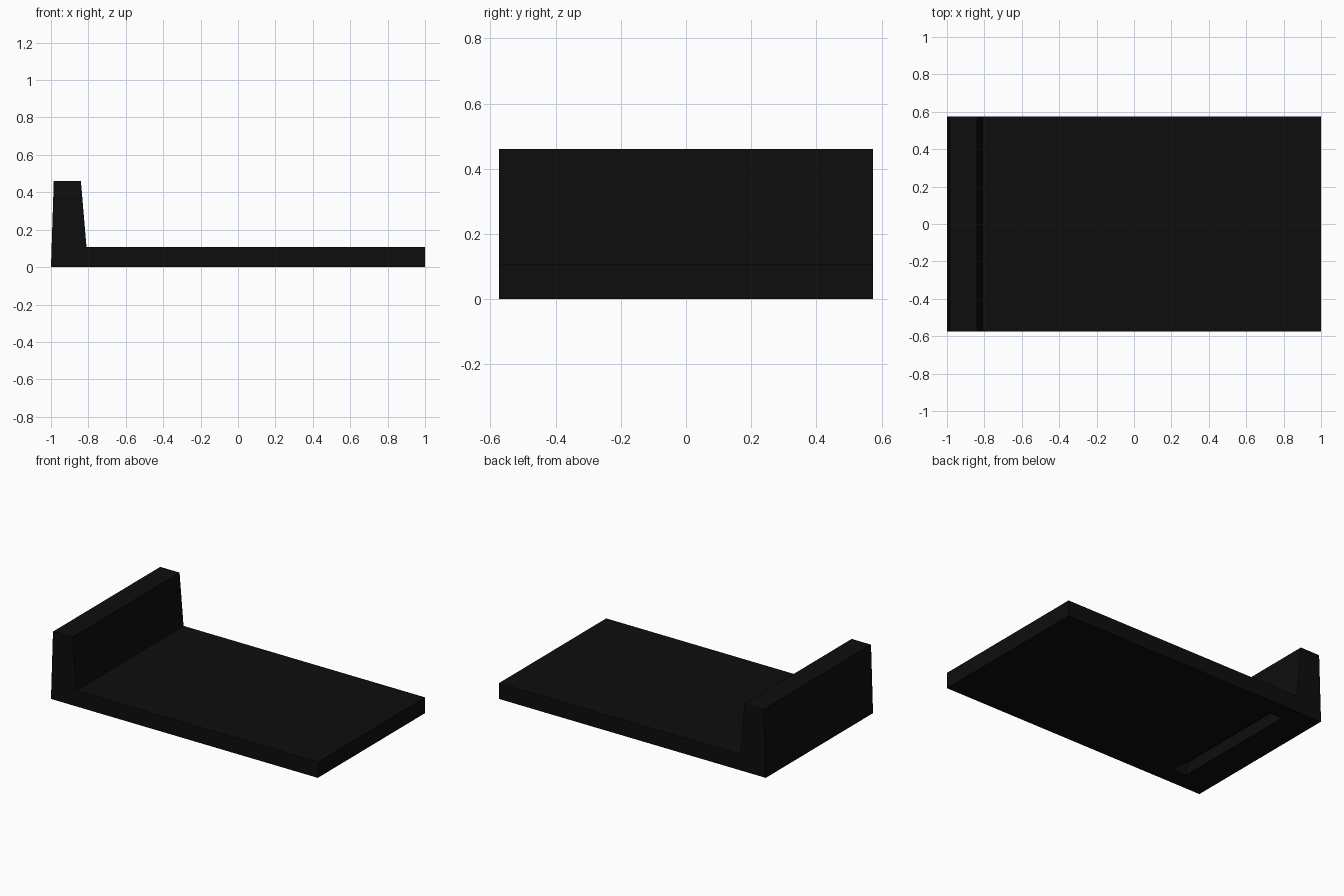
import bpy
import bmesh

cube = bpy.data.objects.get("Cube")
if cube:
    bpy.data.objects.remove(cube, do_unlink=True)

# Single matte black material
black = bpy.data.materials.new("matte_black")
black.use_nodes = True
colour = (0.004, 0.004, 0.004, 1.0)
black.diffuse_color = colour
black.node_tree.nodes["Principled BSDF"].inputs["Base Color"].default_value = colour


def extrude_profile(name, points, half_depth):
    """Extrude an (x, z) outline along y, centred on y = 0."""
    bm = bmesh.new()
    face = bm.faces.new([bm.verts.new((x, -half_depth, z)) for x, z in points])
    out = bmesh.ops.extrude_face_region(bm, geom=[face])
    moved = [v for v in out["geom"] if isinstance(v, bmesh.types.BMVert)]
    bmesh.ops.translate(bm, verts=moved, vec=(0, 2 * half_depth, 0))
    bmesh.ops.recalc_face_normals(bm, faces=bm.faces)
    mesh = bpy.data.meshes.new(name)
    bm.to_mesh(mesh)
    bm.free()
    mesh.materials.append(black)
    obj = bpy.data.objects.new(name, mesh)
    bpy.context.collection.objects.link(obj)
    return obj


# Flat plate with a tapered upright wall at one end
bracket = extrude_profile("bracket_body", [
    (-1.0, 0.0), (1.0, 0.0), (1.0, 0.107), (-0.81, 0.107),
    (-0.84, 0.46), (-0.985, 0.46)], 0.574)

# Shallow slot in the underside beside the wall
cutter = extrude_profile("slot_cutter", [
    (-0.79, -0.05), (-0.69, -0.05), (-0.69, 0.09), (-0.80, 0.09), (-0.79, 0.0)], 0.45)
cutter.hide_render = True
cutter.hide_set(True)
cutter.display_type = 'WIRE'

slot = bracket.modifiers.new("underside_slot", 'BOOLEAN')
slot.operation = 'DIFFERENCE'
slot.solver = 'EXACT'
slot.object = cutter
